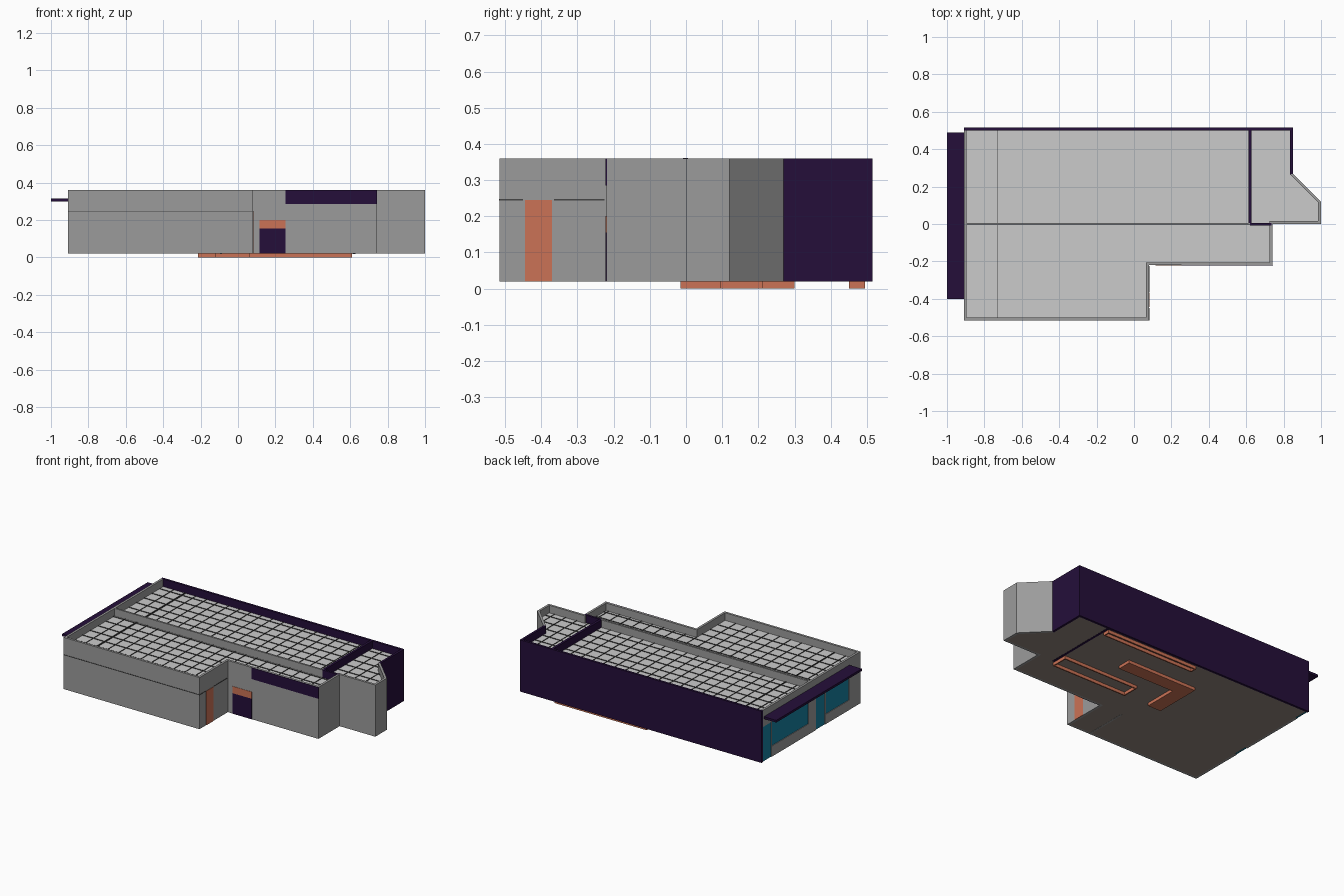
import bpy, bmesh
from mathutils import Vector

if "Cube" in bpy.data.objects:
    bpy.data.objects.remove(bpy.data.objects["Cube"])

def material(name, rgb):
    m = bpy.data.materials.new(name)
    m.diffuse_color = (*rgb, 1)
    m.use_nodes = True
    m.node_tree.nodes["Principled BSDF"].inputs["Base Color"].default_value = m.diffuse_color
    return m

GREY = material("wall grey", (0.33, 0.33, 0.33))
ROOF = material("roof light grey", (0.60, 0.60, 0.60))
LINE = material("joint dark grey", (0.06, 0.06, 0.06))
PURPLE = material("deep purple", (0.018, 0.0045, 0.042))
ORANGE = material("burnt orange", (0.60, 0.17, 0.092))
GLASS = material("teal glass", (0.008, 0.22, 0.36))
FLOOR = material("floor warm grey", (0.29, 0.24, 0.21))

BASE, TOP, ROOF_Z, T = 0.02, 0.36, 0.31, 0.015

def add_object(name, bm, *mats):
    me = bpy.data.meshes.new(name)
    bm.to_mesh(me)
    bm.free()
    ob = bpy.data.objects.new(name, me)
    for m in mats:
        me.materials.append(m)
    bpy.context.collection.objects.link(ob)
    return ob

def prism(name, pts, z0, z1, mat):
    """Extrude a flat outline from z0 to z1."""
    bm = bmesh.new()
    face = bm.faces.new([bm.verts.new((x, y, z0)) for x, y in pts])
    ext = bmesh.ops.extrude_face_region(bm, geom=[face])["geom"]
    bmesh.ops.translate(bm, vec=(0, 0, z1 - z0),
                        verts=[v for v in ext if isinstance(v, bmesh.types.BMVert)])
    bmesh.ops.recalc_face_normals(bm, faces=bm.faces)
    return add_object(name, bm, mat)

def box(name, x0, x1, y0, y1, z0, z1, mat):
    return prism(name, [(x0, y0), (x1, y0), (x1, y1), (x0, y1)], z0, z1, mat)

def inset(pts, d):
    """Move a counter-clockwise outline inwards with mitred corners."""
    out = []
    for i, p in enumerate(pts):
        p = Vector(p)
        a = (p - Vector(pts[i - 1])).normalized()
        b = (Vector(pts[(i + 1) % len(pts)]) - p).normalized()
        na, nb = Vector((-a.y, a.x)), Vector((-b.y, b.x))
        out.append(tuple(p + (na + nb) * (d / (1 + na.dot(nb)))))
    return out

# Outer walls around the footprint (the glazed left side is built separately)
outline = [(-0.91, -0.515), (0.08, -0.515), (0.08, -0.22), (0.74, -0.22), (0.74, 0),
           (1.0, 0), (1.0, 0.12), (0.85, 0.27), (0.85, 0.515), (-0.91, 0.515)]
inner = inset(outline, T)
ends = list(inner)
ends[0], ends[-1] = (-0.91, -0.5), (-0.91, 0.5)
for i in range(len(outline) - 1):
    prism(f"outer_wall_{i + 1}", [outline[i], outline[i + 1], ends[i + 1], ends[i]],
          BASE, TOP, PURPLE if i >= 7 else GREY)

# Floor slab
prism("floor_slab", inner, BASE, BASE + 0.01, FLOOR)

# Tiled roof: sheet cut into a grid, joints raised as thin fins
bm = bmesh.new()
bm.faces.new([bm.verts.new((x, y, ROOF_Z)) for x, y in inner])
step = 0.08
cuts = [((-0.895 + step * k, 0, 0), (1, 0, 0)) for k in range(1, 24)]
cuts += [((0, -0.5 + step * k, 0), (0, 1, 0)) for k in range(1, 13)]
for co, no in cuts:
    bmesh.ops.bisect_plane(bm, geom=bm.verts[:] + bm.edges[:] + bm.faces[:],
                           plane_co=co, plane_no=no)
joints = [e for e in bm.edges if len(e.link_faces) == 2]
ext = bmesh.ops.extrude_edge_only(bm, edges=joints)["geom"]
bmesh.ops.translate(bm, vec=(0, 0, 0.005),
                    verts=[v for v in ext if isinstance(v, bmesh.types.BMVert)])
bm.normal_update()
for f in bm.faces:
    f.material_index = 0 if abs(f.normal.z) > 0.5 else 1
add_object("tiled_roof", bm, ROOF, LINE)
box("roof_joint", -0.731, -0.728, -0.5, 0.5, ROOF_Z - 0.002, ROOF_Z + 0.004, LINE)

# Inner walls that rise through the roof, and a lower partition
box("middle_wall", -0.895, 0.62, -0.006, 0.006, BASE + 0.005, TOP, GREY)
box("middle_wall_end", 0.62, 0.735, -0.008, 0.006, BASE + 0.005, TOP + 0.001, PURPLE)
box("cross_wall", 0.612, 0.628, 0, 0.5, BASE - 0.001, TOP, PURPLE)
box("partition", -0.095, -0.085, -0.5, -0.22, BASE - 0.001, 0.30, GREY)

# Left side: piers, sills, lintels and recessed glass
X0, X1, HEAD = -0.91, -0.895, 0.25
openings = [(-0.395, -0.155, 0.085), (-0.145, -0.05, BASE),
            (0.025, 0.405, 0.09), (0.41, 0.50, BASE)]
y = -0.5
for i, (a, b, sill) in enumerate(openings, 1):
    box(f"left_pier_{i}", X0, X1, y, a, BASE, TOP, GREY)
    box(f"left_lintel_{i}", X0, X1, a, b, HEAD, TOP, GREY)
    if sill > BASE:
        box(f"left_sill_{i}", X0, X1, a, b, BASE, sill, GREY)
    box(f"left_glass_{i}", X0 + 0.004, X1 - 0.003, a, b, sill, HEAD, GLASS)
    y = b

# Canopy over the glazed side
box("canopy", -1.0, -0.91, -0.40, 0.49, 0.30, 0.315, PURPLE)

# Painted details on front and right faces
P = 0.002
box("front_joint_line", -0.91, 0.08, -0.515 - P, -0.514, 0.244, 0.248, LINE)
box("side_joint_line_1", 0.079, 0.08 + P, -0.515, -0.45, 0.244, 0.248, LINE)
box("side_joint_line_2", 0.079, 0.08 + P, -0.365, -0.225, 0.244, 0.248, LINE)
box("side_door", 0.079, 0.08 + P, -0.445, -0.37, BASE, 0.245, ORANGE)
box("front_door", 0.115, 0.255, -0.22 - P, -0.219, BASE, 0.155, PURPLE)
box("front_door_transom", 0.115, 0.255, -0.22 - P, -0.219, 0.155, 0.20, ORANGE)
box("front_fascia", 0.255, 0.742, -0.22 - P, -0.219, 0.285, TOP, PURPLE)

# Orange pieces under the floor: two open frames and a solid L shape
def frame(name, x0, x1, y0, y1, w=0.008):
    rim = [(x0, y0), (x1, y0), (x1, y1), (x0, y1)]
    hole = inset(rim, w)
    for i in range(4):
        j = (i + 1) % 4
        prism(f"{name}_{i + 1}", [rim[i], rim[j], hole[j], hole[i]], 0, BASE, ORANGE)

frame("back_frame", -0.06, 0.61, 0.45, 0.495)
frame("middle_frame", 0.06, 0.61, -0.015, 0.097)
prism("l_shaped_block", [(-0.215, -0.015), (-0.12, -0.015), (-0.12, 0.21),
                         (0.29, 0.21), (0.29, 0.30), (-0.215, 0.30)], 0, BASE, ORANGE)
